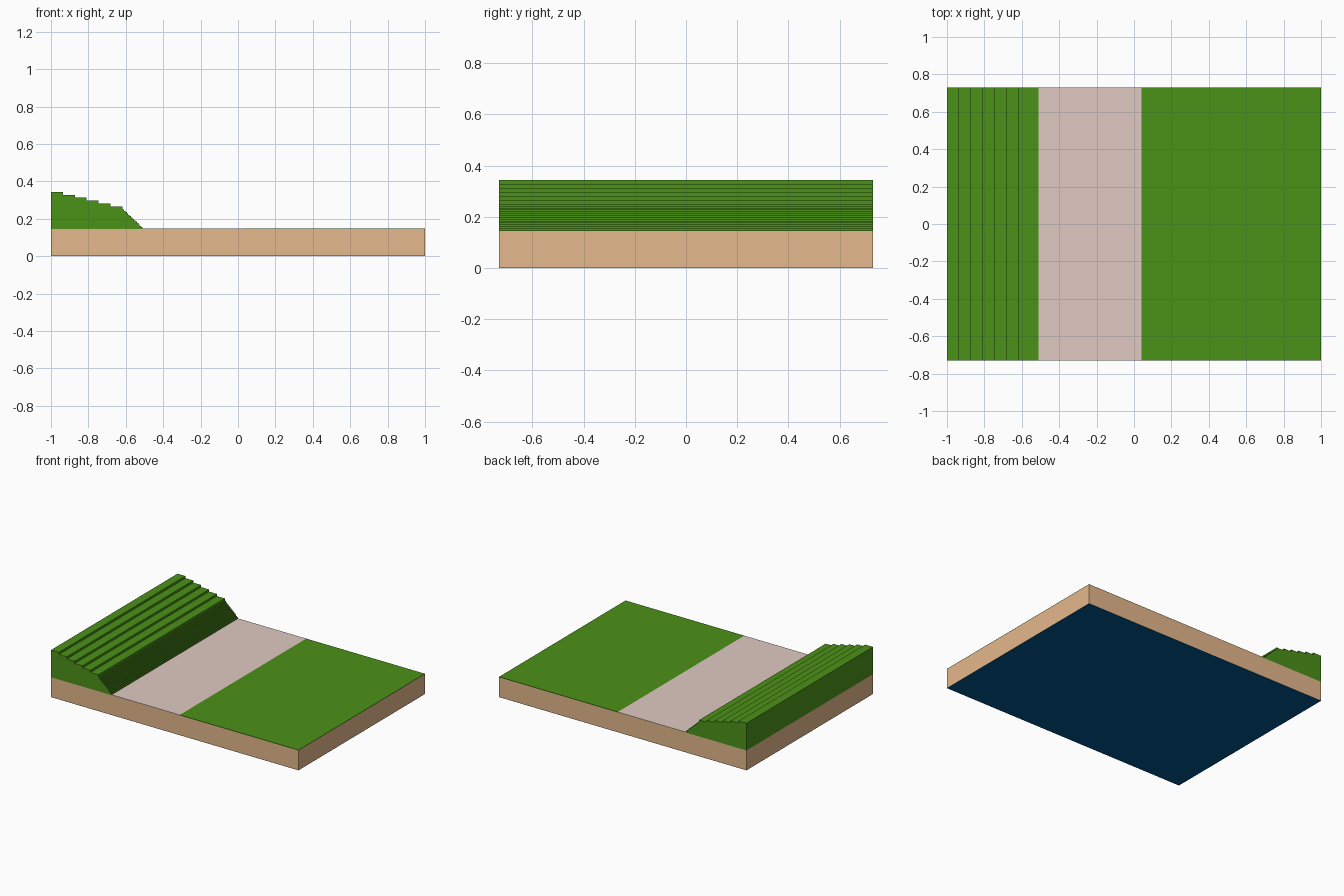
import bpy

if "Cube" in bpy.data.objects:
    bpy.data.objects.remove(bpy.data.objects["Cube"])

W = 0.73          # half depth of the tile
GROUND = 0.148    # height of the ground surface


def linear(c):
    c /= 255
    return c / 12.92 if c <= 0.04045 else ((c + 0.055) / 1.055) ** 2.4


def material(name, r, g, b):
    m = bpy.data.materials.new(name)
    m.diffuse_color = (linear(r), linear(g), linear(b), 1)
    m.use_nodes = True
    m.node_tree.nodes["Principled BSDF"].inputs["Base Color"].default_value = m.diffuse_color
    return m


grass = material("grass green", 75, 146, 24)
earth = material("tan earth", 229, 184, 140)
paving = material("pinkish grey paving", 225, 202, 194)
navy = material("deep blue", 0, 86, 142)


def extrude_profile(name, pts, mat):
    """Closed x/z outline (clockwise seen from the front) swept along y."""
    n = len(pts)
    verts = [(x, y, z) for y in (-W, W) for x, z in pts]
    faces = [tuple(reversed(range(n))), tuple(range(n, 2 * n))]
    faces += [(i, (i + 1) % n, n + (i + 1) % n, n + i) for i in range(n)]
    mesh = bpy.data.meshes.new(name)
    mesh.from_pydata(verts, [], faces)
    mesh.materials.append(mat)
    obj = bpy.data.objects.new(name, mesh)
    bpy.context.collection.objects.link(obj)
    return obj


def slab(name, x0, x1, z0, z1, mat):
    return extrude_profile(name, [(x0, z0), (x0, z1), (x1, z1), (x1, z0)], mat)


# base block with its dark underside and the thin surface layers
slab("underside", -1, 1, 0, 0.001, navy)
slab("earth_block", -1, 1, 0.001, 0.145, earth)
slab("path", -0.51, 0.04, 0.145, GROUND, paving)
slab("lawn", 0.04, 1, 0.145, GROUND, grass)

# stepped bank: six broad terraces, then a steep run of fine steps
profile = [(-1, 0.145)]
x, z = -1, 0.344
for i in range(6):
    profile += [(x, z), (x + 0.0637, z)]
    x += 0.0637
    z -= 0.0157
fine = 14
dx, dz = (-0.51 - x) / fine, (z - GROUND) / fine
for i in range(fine):
    profile += [(x, z), (x + dx, z)]
    x += dx
    z -= dz
profile.append((-0.51, 0.145))
extrude_profile("terraced_bank", profile, grass)
